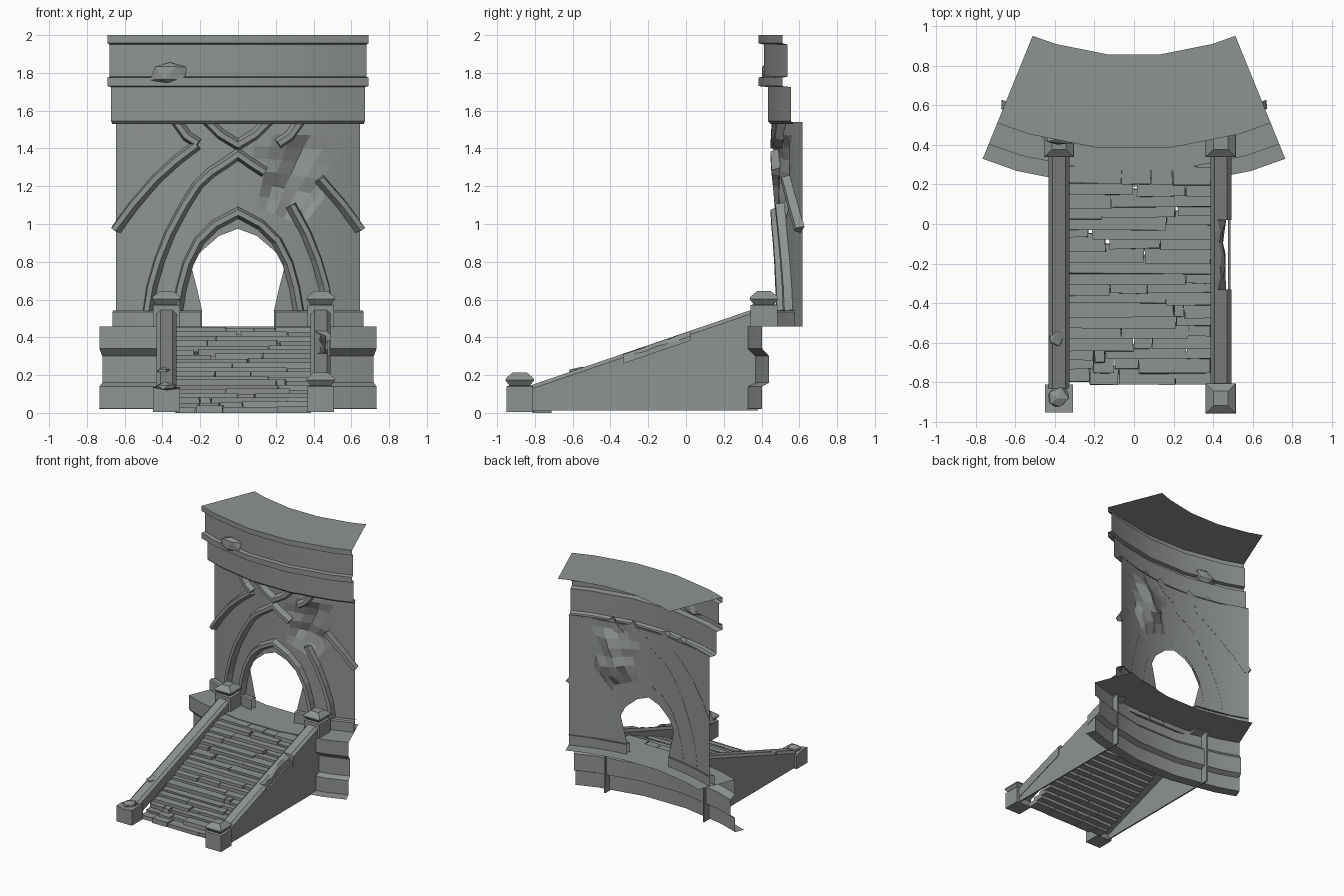
import bpy, bmesh, math, random
from mathutils import Vector

random.seed(4)
if "Cube" in bpy.data.objects:
    bpy.data.objects.remove(bpy.data.objects["Cube"], do_unlink=True)

stone = bpy.data.materials.new("grey stone")
stone.use_nodes = True
GREY = (0.27, 0.29, 0.283, 1)
stone.diffuse_color = GREY
stone.node_tree.nodes["Principled BSDF"].inputs["Base Color"].default_value = GREY

CENTRE = 2.21   # y of the axis the curved wall bends round
WALL = 1.72     # wall radius
HALF = math.radians(22.1)


def finish(name, bm, solid=True, smooth=None):
    if solid:
        bmesh.ops.recalc_face_normals(bm, faces=bm.faces)
    me = bpy.data.meshes.new(name)
    bm.to_mesh(me)
    bm.free()
    me.materials.append(stone)
    ob = bpy.data.objects.new(name, me)
    bpy.context.collection.objects.link(ob)
    if smooth:
        bpy.ops.object.select_all(action="DESELECT")
        ob.select_set(True)
        bpy.context.view_layer.objects.active = ob
        bpy.ops.object.shade_smooth_by_angle(angle=math.radians(smooth))
    return ob


def on_wall(x, z, depth=0.0):
    a = math.asin(x / WALL)
    r = WALL + depth
    return Vector((r * math.sin(a), CENTRE - r * math.cos(a), z))


def grid(bm, rows):
    vs = [[bm.verts.new(p) for p in row] for row in rows]
    for a, b in zip(vs, vs[1:]):
        for i in range(len(a) - 1):
            bm.faces.new((a[i], b[i], b[i + 1], a[i + 1]))
    return vs


def loft(bm, rings):
    """Closed rings joined in order, with end caps."""
    vs = grid(bm, [ring + ring[:1] for ring in rings])
    bmesh.ops.remove_doubles(bm, verts=bm.verts, dist=1e-5)
    for ring in (rings[0], rings[-1]):
        bm.faces.new([min(bm.verts, key=lambda v: (v.co - Vector(p)).length) for p in ring])


def curved_sheet(name, profile, start=-HALF, end=HALF):
    inner = [math.radians(d) for d in (-16.9, -5.63, 5.63, 16.9)]
    angles = [start] + [a for a in inner if start < a < end] + [end]
    bm = bmesh.new()
    grid(bm, [[Vector((r * math.sin(a), CENTRE - r * math.cos(a), z)) for r, z in profile]
              for a in angles])
    return finish(name, bm, solid=False, smooth=15)


# Curved base with its shelf, and the banded cornice with its top
curved_sheet("base", [(2.03, .02), (1.95, .022), (1.95, .14), (1.91, .16), (1.91, .3),
                      (1.95, .34), (1.95, .457), (1.62, .457)])
curved_sheet("cornice", [(WALL, 1.53), (1.77, 1.53), (1.785, 1.545), (1.785, 1.725),
                         (1.835, 1.73), (1.835, 1.775), (1.805, 1.78), (1.805, 1.95),
                         (1.835, 1.957), (1.835, 2), (1.36, 2)])

# Plinths either side of the doorway
DOOR = math.asin(.19 / WALL)
for side, a, b in (("right", -HALF, -DOOR), ("left", DOOR, HALF)):
    curved_sheet("plinth_" + side, [(1.765, .457), (1.765, .535), (1.755, .543), (1.71, .543)], a, b)


# Wall sheet around the ragged doorway, with a broken dent
def refine(pts, n=3):
    out = [pts[0]]
    for p, q in zip(pts, pts[1:]):
        out += [tuple(a + (b - a) * i / n for a, b in zip(p, q)) for i in range(1, n + 1)]
    return out


hole = refine([(.19, .457), (.19, .54), (.215, .65), (.243, .76), (.235, .81), (.19, .86),
               (.1, .937), (0, .975)])
rim = refine([(.645, .457), (.645, .56), (.645, .75), (.645, 1), (.645, 1.3), (.645, 1.54),
              (.3, 1.54), (0, 1.54)])
mirror = lambda pts: pts + [(-x, z) for x, z in reversed(pts[:-1])]
hole, rim = mirror(hole), mirror(rim)


def dent(x, z):
    return math.hypot((x - .29) / .15, (z - 1.25) / .23)


bm = bmesh.new()
STEPS = 9
rows = []
for (hx, hz), (rx, rz) in zip(hole, rim):
    row = []
    for i in range(STEPS + 1):
        x, z = hx + (rx - hx) * i / STEPS, hz + (rz - hz) * i / STEPS
        d = dent(x, z)
        push = -.055 * (1 - d * d) + random.uniform(-.025, .02) if d < 1 else 0
        row.append(on_wall(x, z, push))
    rows.append(row)
grid(bm, rows)
for f in bm.faces:
    f.smooth = all(dent(v.co.x, v.co.z) > 1 for v in f.verts)
bmesh.ops.reverse_faces(bm, faces=[f for f in bm.faces if f.normal.y > 0])
bm.normal_update()
if sum(f.normal.y for f in bm.faces) > 0:
    bmesh.ops.reverse_faces(bm, faces=bm.faces)
finish("wall", bm, solid=False)


# Raised pointed tracery
def rib(name, path, w=.029, h=.042):
    pts = [Vector(p) for p in path]
    rings = []
    for i, p in enumerate(pts):
        t0 = (pts[i] - pts[i - 1]).normalized() if i else None
        t1 = (pts[i + 1] - pts[i]).normalized() if i < len(pts) - 1 else None
        t = ((t0 or t1) + (t1 or t0)).normalized()
        n = Vector((-t.y, t.x)) / max(.6, t.dot(t0 or t1))
        rings.append([on_wall(p.x + n.x * w * k, p.y + n.y * w * k, d)
                      for k, d in ((-1, -.002), (-.5, h), (.4, h), (1, -.002))])
    bm = bmesh.new()
    loft(bm, rings)
    finish(name, bm)


flip = lambda pts: [(-x, z) for x, z in pts]
inner = [(.32, .54), (.3, .66), (.265, .79), (.205, .91), (.12, .995), (0, 1.06)]
outer = [(.475, .54), (.455, .67), (.415, .81), (.36, .95), (.28, 1.1)]
crown = [(.14, 1.275), (.07, 1.32), (0, 1.37)]
side_low = [(.645, .97), (.55, 1.1), (.43, 1.24)]
side_top = [(.21, 1.425), (.27, 1.465), (.33, 1.55)]
rib("door_arch", mirror(inner))
rib("outer_arch_right", flip(outer + [(.21, 1.21)]) + flip(crown) + flip(flip(crown))[-2::-1])
rib("outer_arch_left", outer)
rib("side_arch_left", side_low)
rib("side_arch_right", flip(side_low + [(.32, 1.34), (.215, 1.42)]))
for name, sign in (("left", 1), ("right", -1)):
    rib("upper_branch_" + name, [(x * sign, z) for x, z in side_top])
rib("crown_branches", [(-.165, 1.55), (-.09, 1.475), (0, 1.42), (.09, 1.475), (.165, 1.55)])


# Broken chunk on the cornice
def rubble(name, loc, size, jitter=.25):
    bm = bmesh.new()
    bmesh.ops.create_icosphere(bm, subdivisions=1, radius=1)
    for v in bm.verts:
        v.co *= 1 + random.uniform(-jitter, jitter)
        v.co = Vector(loc) + Vector(a * b for a, b in zip(v.co, size))
    finish(name, bm)


rubble("cornice_chip", (-.36, .435, 1.8), (.1, .035, .07))


# Stair planks and stones, laid row by row in uneven lengths
def box(bm, x0, x1, y0, y1, z0, z1, wobble=0.0):
    j = lambda: random.uniform(-wobble, wobble)
    loft(bm, [[Vector((x + j(), y + j(), z)) for x, y in ((x0, y0), (x1, y0), (x1, y1), (x0, y1))]
              for z in (z0, z1)])


X0, X1, ROWS = -.33, .39, 19
stairs = bmesh.new()
for i in range(ROWS):
    y, z = -.8 + 1.06 * i / ROWS, .035 + .42 * i / (ROWS - 1)
    cuts = sorted(random.uniform(X0 + .1, X1 - .1) for _ in range(random.randint(1, 3)))
    edges = [X0] + cuts + [X1]
    for a, b in zip(edges, edges[1:]):
        if b - a < .03:
            continue
        part = bmesh.new()
        front = y + random.uniform(-.014, .012)
        top = z + random.uniform(-.008, .004)
        box(part, a + .002, b - .002, front, y + .085, max(0, z - .04), top, .004)
        tmp = bpy.data.meshes.new("stair_part")
        part.to_mesh(tmp)
        part.free()
        stairs.from_mesh(tmp)
        bpy.data.meshes.remove(tmp)
finish("stair_treads", stairs)


# Sloped rails, side walls and capped posts
def rail_z(y):
    return .15 + (y + .81) * .342


def rail(name, x, y0, y1, out=0, trim=0.0, n=1, rough=0.0):
    """Chamfered bar; trim cuts back the side facing out."""
    rings = []
    for i in range(n + 1):
        y = y0 + (y1 - y0) * i / n
        ring = []
        for dx, dz in ((-.053, -.1), (.053, -.1), (.053, -.02), (.032, 0), (-.032, 0), (-.053, -.02)):
            if dx * out > 0:
                dx -= out * (trim + random.uniform(-rough, rough))
                dz -= random.uniform(0, rough)
            ring.append(Vector((x + dx, y, rail_z(y) + dz)))
        rings.append(ring)
    bm = bmesh.new()
    loft(bm, rings)
    finish(name, bm)


def post(name, x, y, z0, z1, capped=True):
    shape = [(.071, z0), (.071, z1)]
    if capped:
        shape += [(.055, z1 + .005), (.076, z1 + .033), (.072, z1 + .045), (.036, z1 + .075)]
    rings = []
    for r, z in shape:
        chip = 0 if capped or z == z0 else .025
        rings.append([Vector((x + a * r, y + b * r, z - random.uniform(0, chip)))
                      for a, b in ((-1, -1), (0, -1), (1, -1), (1, 0), (1, 1), (0, 1), (-1, 1), (-1, 0))])
    bm = bmesh.new()
    loft(bm, rings)
    finish(name, bm)


for side, x, out in (("right", -.379, -1), ("left", .438, 1)):
    wall_x = x + out * .045
    bm = bmesh.new()
    loft(bm, [[Vector((wall_x + dx, y, z)) for y, z in
               ((-.83, .012), (.38, .012), (.38, rail_z(.38) - .05), (-.83, rail_z(-.83) - .05))]
              for dx in (-.008, .004)])
    finish("stair_side_" + side, bm)
    post("lower_post_" + side, x, -.88, .005, .14, capped=side == "left")
    post("upper_post_" + side, x, .413, .457, .57)
rail("rail_right", -.379, -.83, .37)
rail("rail_left_low", .438, -.83, -.33)
rail("rail_left_broken", .438, -.33, .02, 1, .035, 6, .014)
rail("rail_left_high", .438, .02, .37)
rubble("broken_post_top", (-.385, -.88, .135), (.06, .06, .03))
rubble("rail_chip", (-.39, -.55, rail_z(-.55) - .025), (.04, .07, .03))
